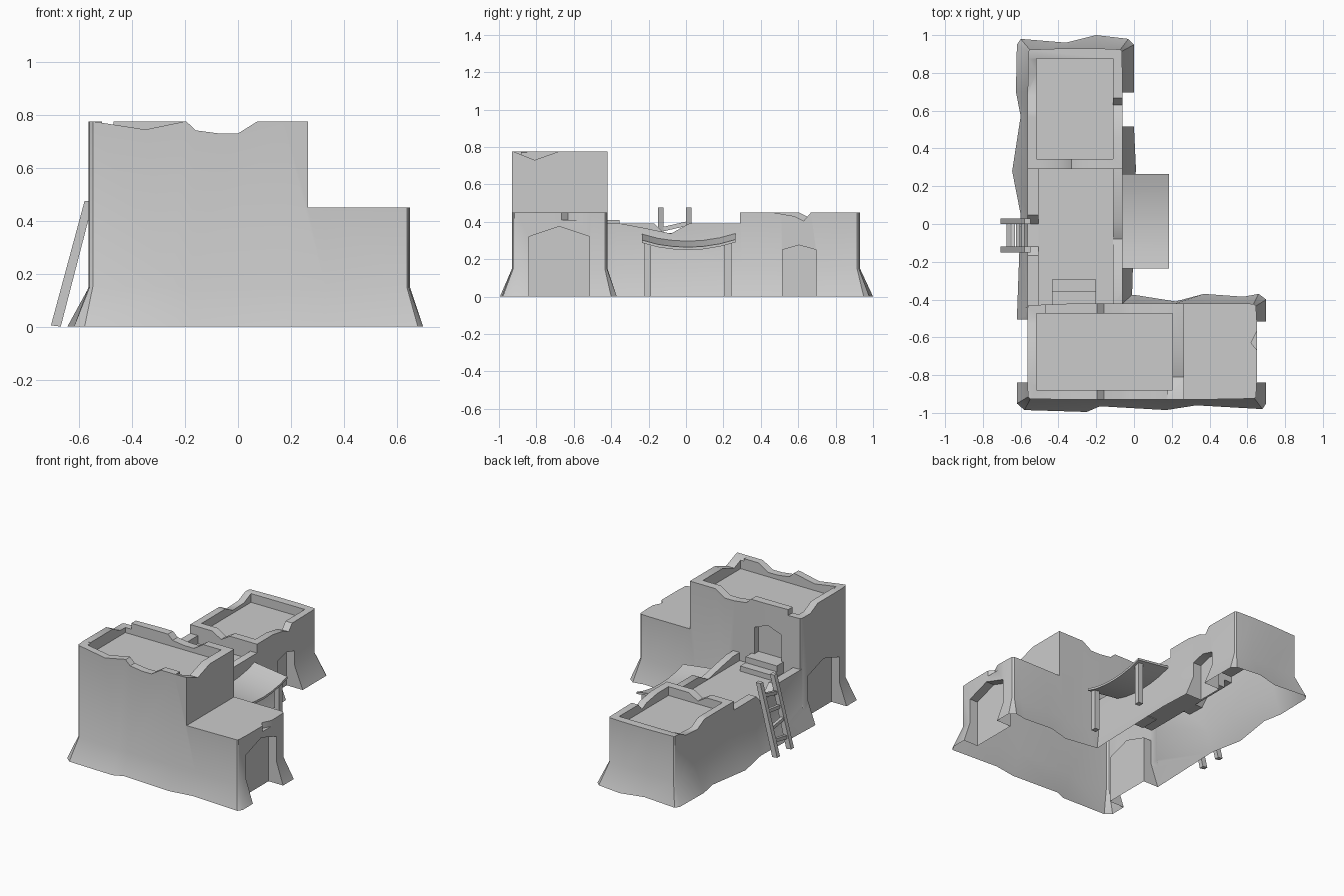
import bpy, bmesh
from mathutils import Vector

if "Cube" in bpy.data.objects:
    bpy.data.objects.remove(bpy.data.objects["Cube"])

clay = bpy.data.materials.new("clay_grey")
clay.use_nodes = True
clay.diffuse_color = (0.6, 0.6, 0.6, 1)
clay.node_tree.nodes["Principled BSDF"].inputs["Base Color"].default_value = (0.6, 0.6, 0.6, 1)


def loft(name, rings):
    """Closed solid through rings with equal point counts."""
    bm = bmesh.new()
    loops = [[bm.verts.new(p) for p in ring] for ring in rings]
    n = len(loops[0])
    for a, b in zip(loops, loops[1:]):
        for i in range(n):
            j = (i + 1) % n
            bm.faces.new((a[i], a[j], b[j], b[i]))
    bm.faces.new(loops[0][::-1])
    bm.faces.new(loops[-1])
    bmesh.ops.recalc_face_normals(bm, faces=bm.faces)
    mesh = bpy.data.meshes.new(name)
    bm.to_mesh(mesh)
    bm.free()
    mesh.materials.append(clay)
    ob = bpy.data.objects.new(name, mesh)
    bpy.context.collection.objects.link(ob)
    return ob


def prism(name, axis, profile, lo, hi):
    """Extrude a 2D profile along an axis; the profile uses the other two axes in order."""
    def ring(t):
        out = []
        for p in profile:
            q = list(p)
            q.insert("xyz".index(axis), t)
            out.append(q)
        return out
    return loft(name, [ring(lo), ring(hi)])


def box(name, x0, x1, y0, y1, z0, z1):
    return prism(name, "z", [(x0, y0), (x1, y0), (x1, y1), (x0, y1)], z0, z1)


def boolean(target, other, operation="DIFFERENCE"):
    mod = target.modifiers.new("bool", "BOOLEAN")
    mod.operation, mod.object, mod.solver = operation, other, "EXACT"
    bpy.context.view_layer.update()
    graph = bpy.context.evaluated_depsgraph_get()
    mesh = bpy.data.meshes.new_from_object(target.evaluated_get(graph))
    target.modifiers.clear()
    target.data = mesh
    bpy.data.objects.remove(other)


def block(name, rect, foot, top, r=0.03):
    """Rounded block whose walls flare out to an irregular foot outline."""
    x0, x1, y0, y1 = rect
    wall = []
    for x, y in foot:
        c = Vector((min(max(x, x0 + r), x1 - r), min(max(y, y0 + r), y1 - r)))
        wall.append(c + (Vector((x, y)) - c).normalized() * r)
    return loft(name, [[(x, y, 0) for x, y in foot],
                       [(p.x, p.y, 0.15) for p in wall],
                       [(p.x, p.y, top) for p in wall]])


def gable(y0, y1, z0, z1, peak):
    return [(y0, z0), (y1, z0), (y1, z1), ((y0 + y1) / 2, peak), (y0, z1)]


# Front block: tall house with a low wing
walls = block("walls", (-0.565, 0.65, -0.93, -0.42), [
    (0.70, -0.84), (0.70, -0.51), (0.70, -0.40), (0.66, -0.37), (0.58, -0.385),
    (0.37, -0.37), (0.22, -0.41), (0.0, -0.375), (-0.3, -0.4), (-0.58, -0.41),
    (-0.61, -0.44), (-0.62, -0.5), (-0.62, -0.84), (-0.62, -0.95), (-0.58, -0.985),
    (-0.25, -0.995), (-0.18, -0.965), (0.17, -0.985), (0.33, -0.96), (0.68, -0.98),
    (0.70, -0.95)], 0.775)
boolean(walls, box("wing_cut", 0.265, 1, -1.2, 0, 0.45, 1))

# Rear block: low link and back house
rear = block("rear", (-0.563, -0.06, -0.6, 0.93), [
    (-0.01, -0.58), (-0.01, -0.37), (0.01, 0.3), (0.0, 0.51), (0.0, 0.71), (0.0, 0.95),
    (-0.03, 0.98), (-0.2, 1.0), (-0.36, 0.96), (-0.6, 0.98), (-0.62, 0.95),
    (-0.625, 0.7), (-0.60, 0.57), (-0.645, 0.28), (-0.60, 0.05), (-0.62, -0.5),
    (-0.60, -0.58)], 0.45)
boolean(rear, box("link_cut", -1, 1, -1, 0.29, 0.39, 1))
boolean(rear, box("link_floor", -0.505, -0.11, -1, 0.29, 0.335, 1))
boolean(walls, rear, "UNION")

# Sunken roofs behind parapets
boolean(walls, box("tall_floor", -0.515, 0.205, -0.88, -0.475, 0.70, 1))
boolean(walls, box("back_floor", -0.515, -0.11, 0.345, 0.875, 0.39, 1))

# Worn notches in the parapets: axis crossed, cutter range, profile
notches = [
    ("y", -1.0, -0.85, [(-0.55, 0.776), (-0.35, 0.745), (-0.2, 0.776)]),
    ("y", -1.0, -0.3, [(-0.2, 0.78), (-0.16, 0.742), (-0.07, 0.73), (0.0, 0.73), (0.08, 0.78)]),
    ("x", 0.18, 0.3, [(-0.925, 0.776), (-0.81, 0.73), (-0.68, 0.776)]),
    ("x", -0.7, -0.47, [(-0.62, 0.78), (-0.53, 0.735), (-0.4, 0.735), (-0.4, 0.78)]),
    ("x", -0.13, 0.1, [(0.45, 0.452), (0.58, 0.43), (0.63, 0.405), (0.67, 0.452)]),
    ("x", -0.7, -0.48, [(0.6, 0.452), (0.68, 0.41), (0.8, 0.415), (0.88, 0.452)]),
    ("y", 0.25, 0.37, [(-0.4, 0.452), (-0.33, 0.41), (-0.26, 0.452)]),
    ("x", -0.13, 0.1, [(-0.36, 0.392), (-0.24, 0.37), (-0.08, 0.337), (0.02, 0.392)]),
    ("x", -0.7, -0.48, [(-0.17, 0.392), (-0.12, 0.34), (0.0, 0.337), (0.05, 0.392)]),
    ("z", 0.41, 0.5, [(0.67, -0.53), (0.62, -0.63), (0.67, -0.69)]),
]
for axis, lo, hi, profile in notches:
    boolean(walls, prism("notch", axis, profile, lo, hi))

# Recessed doorways with pointed heads
boolean(walls, prism("door", "x", gable(-0.84, -0.515, -0.1, 0.32, 0.375), 0.59, 1))
boolean(walls, prism("door", "x", gable(-0.84, -0.505, -0.1, 0.32, 0.375), -1, -0.505))
boolean(walls, prism("door", "x", gable(0.515, 0.695, -0.1, 0.25, 0.275), -0.12, 0.2))
boolean(walls, prism("door", "y", gable(-0.42, -0.22, 0.41, 0.59, 0.63), -0.465, -0.3))

# Open underside
bm = bmesh.new()
bm.from_mesh(walls.data)
ground = [f for f in bm.faces if all(abs(v.co.z) < 1e-4 for v in f.verts)]
bmesh.ops.delete(bm, geom=ground, context="FACES")
bm.to_mesh(walls.data)
bm.free()

# Steps up to the roof door
box("upper_step", -0.435, -0.2, -0.43, -0.355, 0.33, 0.41)
box("lower_step", -0.435, -0.2, -0.36, -0.295, 0.33, 0.37)

# Sagging canopy sloping away from the wall
sag = [(-0.235, 0.335), (-0.15, 0.312), (-0.07, 0.301), (0.01, 0.297), (0.09, 0.301),
       (0.18, 0.315), (0.265, 0.338)]


def cloth_edge(x, drop):
    return [(x, y, z - drop) for y, z in sag] + [(x, y, z - drop - 0.015) for y, z in sag[::-1]]


canopy = loft("canopy", [cloth_edge(-0.065, 0), cloth_edge(0.185, 0.033)])
for side, y in (("right", -0.205), ("left", 0.225)):
    box("canopy_post_" + side, 0.13, 0.165, y - 0.018, y + 0.018, 0, 0.292)

# Leaning ladder
for side, y in (("right", -0.15), ("left", 0.0)):
    prism("ladder_rail_" + side, "y",
          [(-0.707, 0.005), (-0.67, 0), (-0.547, 0.475), (-0.58, 0.475)], y, y + 0.03)
for i, tilt in enumerate((0.012, -0.01, 0.008, 0.015)):
    z = 0.09 + i * 0.095
    x = -0.688 + z * 0.263
    loft("ladder_rung", [[(x + dx, y, z + s * tilt + dz) for dx, dz in
                          ((-0.01, -0.012), (0.01, -0.012), (0.01, 0.012), (-0.01, 0.012))]
                         for y, s in ((-0.125, -1), (0.005, 1))])

# Smooth the weathered walls and cloth, keep corners sharp
bpy.ops.object.select_all(action="DESELECT")
for ob in (walls, canopy):
    ob.select_set(True)
bpy.context.view_layer.objects.active = walls
bpy.ops.object.shade_smooth_by_angle(angle=0.6)
